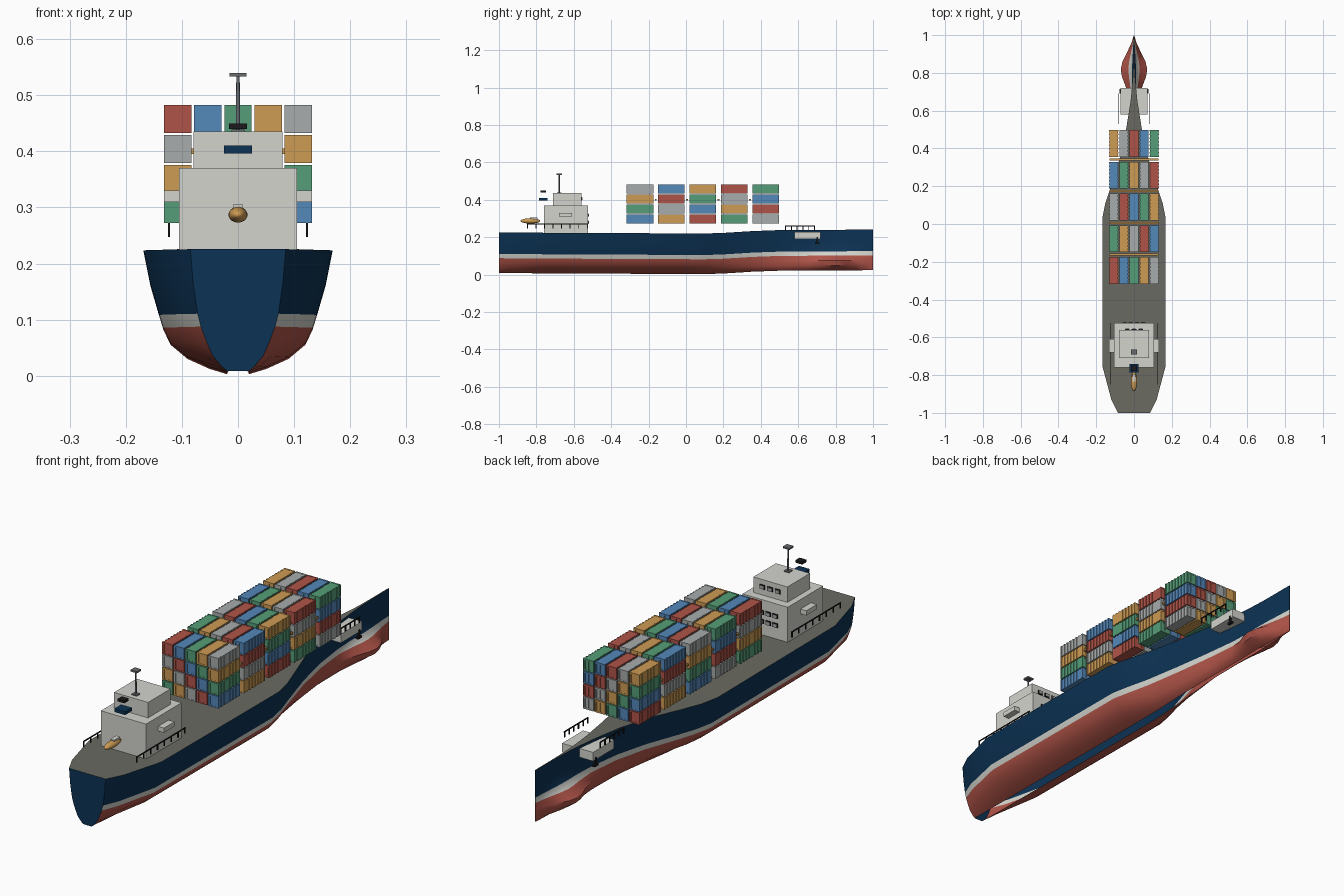
import bpy, bmesh
from mathutils import Matrix, Vector

cube = bpy.data.objects.get("Cube")
if cube:
    bpy.data.objects.remove(cube, do_unlink=True)


def material(name, *rgb):
    linear = [((c / 255 + 0.055) / 1.055) ** 2.4 for c in rgb] + [1]
    m = bpy.data.materials.new(name)
    m.use_nodes = True
    m.diffuse_color = linear
    m.node_tree.nodes["Principled BSDF"].inputs["Base Color"].default_value = linear
    return m


navy = material("navy hull", 12, 50, 84)
red = material("rust red", 176, 84, 72)
white = material("off white", 212, 212, 206)
deck_grey = material("deck grey", 106, 106, 98)
black = material("soft black", 28, 26, 28)
blue = material("container blue", 84, 136, 186)
green = material("container green", 86, 158, 120)
orange = material("container orange", 206, 156, 84)
grey = material("container grey", 168, 172, 172)
steel = material("steel grey", 104, 108, 112)


def add_box(bm, center, size):
    bmesh.ops.create_cube(bm, size=1, matrix=Matrix.Translation(center) @ Matrix.Diagonal((*size, 1)))


def finish(name, bm, *mats):
    mesh = bpy.data.meshes.new(name)
    bm.to_mesh(mesh)
    bm.free()
    for m in mats:
        mesh.materials.append(m)
    ob = bpy.data.objects.new(name, mesh)
    bpy.context.collection.objects.link(ob)
    return ob


def box(name, mat, x, y, z):
    """Box from three (low, high) ranges."""
    bm = bmesh.new()
    spans = (x, y, z)
    add_box(bm, Vector([(a + b) / 2 for a, b in spans]), [b - a for a, b in spans])
    return finish(name, bm, mat)


def smooth(ob, angle=0.6):
    bpy.ops.object.select_all(action="DESELECT")
    ob.select_set(True)
    bpy.context.view_layer.objects.active = ob
    bpy.ops.object.shade_smooth_by_angle(angle=angle)


# Hull: half widths at each station, from the deck edge down to the open keel
levels = (.22, .16, .105, .082, .055, .03, .012, .003)
midship = (.168, .156, .14, .133, .12, .09, .05, .02)
stations = [
    (-1, (.085, .08, .072, .066, .056, .045, .03, .02)),
    (-.93, (.12, .112, .1, .092, .08, .06, .038, .02)),
    (-.75, midship),
    (.03, midship),
    (.11, (.152, .14, .124, .116, .104, .08, .046, .02)),
    (.2, (.122, .112, .098, .092, .08, .062, .04, .018)),
    (.35, (.075, .068, .06, .056, .05, .042, .03, .014)),
    (.5, (.042, .036, .031, .029, .028, .025, .018, .008)),
    (.65, (.018, .013, .012, .014, .025, .025, .018, .005)),
    (.73, (.01, .007, .009, .02, .045, .042, .025, .005)),
    (.78, (.006, .005, .01, .027, .064, .056, .032, .006)),
    (.82, (.004, .004, .01, .03, .07, .061, .035, .006)),
    (.86, (.003, .003, .009, .026, .061, .054, .031, .005)),
    (.91, (.002, .002, .006, .015, .036, .032, .02, .004)),
    (.96, (.002, .002, .003, .006, .013, .012, .008, .003)),
    (1, (.001,) * len(levels)),
]


def sheer(y):
    t = min(max((y - .1) / .4, 0), 1)
    return .018 * t * t * (3 - 2 * t) + .005 * max(y - .5, 0) + .008 * max(-y - .3, 0)


def band(i):
    return 0 if i < 2 else 1 if i == 2 else 2


bm = bmesh.new()
rings = [{s: [bm.verts.new((s * w, y, z + sheer(y))) for w, z in zip(widths, levels)]
          for s in (-1, 1)} for y, widths in stations]
for a, b in zip(rings, rings[1:]):
    for s in (-1, 1):
        for i in range(len(levels) - 1):
            quad = [a[s][i], a[s][i + 1], b[s][i + 1], b[s][i]]
            bm.faces.new(quad if s > 0 else quad[::-1]).material_index = band(i)
    bm.faces.new((a[-1][0], a[1][0], b[1][0], b[-1][0])).material_index = 3
for i in range(len(levels) - 1):
    for ring, flip in ((rings[0], 1), (rings[-1], -1)):
        quad = [ring[-1][i], ring[-1][i + 1], ring[1][i + 1], ring[1][i]]
        bm.faces.new(quad[::flip]).material_index = 0 if flip > 0 else band(i)
smooth(finish("hull", bm, navy, white, red, deck_grey))

# Containers: ribbed bodies in five colours, stacked in bays
W, L, H = .049, .142, .05
meshes = []
for mat in (red, blue, green, orange, grey):
    bm = bmesh.new()
    add_box(bm, (0, 0, 0), (W - .004, L - .003, H - .002))
    for s in (-1, 1):
        for k in range(8):
            y = -L / 2 + .004 + k * (L - .008) / 7
            add_box(bm, (s * (W / 2 - .002), y, 0), (.004, .008, H))
        for x in (-.35, 0, .35):
            add_box(bm, (x * W, s * (L / 2 - .001), 0), (.006, .002, H - .006))
        for z in (-1, 1):
            add_box(bm, (0, s * (L / 2 - .003), z * (H / 2 - .003)), (W, .006, .006))
    ob = finish("container", bm, mat)
    meshes.append(ob.data)
    bpy.data.objects.remove(ob)
for bay in range(5):
    for column in range(5):
        for tier in range(4):
            ob = bpy.data.objects.new("container", meshes[(column + 2 * bay + tier + 2) % 5])
            ob.location = ((column - 2) * .0535, -.246 + bay * .168, .2975 + tier * .0535)
            bpy.context.collection.objects.link(ob)

# Lashing beams between the bays
for bay in range(4):
    y = -.162 + bay * .168
    box("lashing_beam", orange, (-.13, .13), (y - .005, y + .005), (.395, .405))

# Deckhouse, bridge and wings
box("deckhouse", white, (-.105, .105), (-.76, -.525), (.222, .37))
box("bridge", white, (-.079, .079), (-.71, -.56), (.37, .435))
for s in (-1, 1):
    box("bridge_wing", white, sorted((s * .1, s * .132)), (-.68, -.61), (.31, .33))

# Aft-facing window plates
def windows(count, y, z, step):
    for k in range(count):
        x = (k - (count - 1) / 2) * step
        box("window_frame", black, (x - .012, x + .012), (y, y + .004), (z - .009, z + .009))
        box("window_pane", grey, (x - .009, x + .009), (y, y + .006), (z - .006, z + .006))


windows(4, -.525, .28, .032)
windows(4, -.525, .318, .032)
windows(3, -.56, .405, .036)

# Mast, funnel block and cap
bm = bmesh.new()
bmesh.ops.create_cone(bm, cap_ends=True, segments=12, radius1=.004, radius2=.003, depth=.1,
                      matrix=Matrix.Translation((0, -.678, .485)))
smooth(finish("mast", bm, steel))
box("mast_crossbar", steel, (-.015, .015), (-.692, -.664), (.533, .54))
box("mast_foot", steel, (-.012, .012), (-.69, -.666), (.435, .439))
box("funnel", navy, (-.025, .025), (-.785, -.74), (.396, .41))
box("funnel_cap", black, (-.016, .016), (-.777, -.748), (.44, .45))

# Lifeboat
bm = bmesh.new()
bmesh.ops.create_uvsphere(bm, u_segments=20, v_segments=12, radius=1,
                          matrix=Matrix.Translation((0, -.832, .287)) @ Matrix.Diagonal((.017, .053, .014, 1)))
smooth(finish("lifeboat", bm, orange), 1)
box("lifeboat_cabin", white, (-.009, .009), (-.835, -.795), (.293, .305))


# Railings
def railing(name, x, start, end, low, high, posts):
    bm = bmesh.new()
    add_box(bm, (x, (start + end) / 2, high - .002), (.004, end - start, .004))
    for k in range(posts):
        y = start + .003 + k * (end - start - .006) / (posts - 1)
        add_box(bm, (x, y, (low + high) / 2), (.004, .005, high - low))
    finish(name, bm, black)


for s in (-1, 1):
    railing("stern_railing", s * .123, -.85, -.525, .247, .272, 8)
    railing("bow_railing", s * .083, .53, .69, .237, .262, 6)

# Forecastle platform with anchors
box("bow_platform", white, (-.072, .072), (.58, .72), (.19, .227))
for s in (-1, 1):
    box("anchor_shank", black, sorted((s * .066, s * .074)), (.698, .706), (.165, .2))
    box("anchor_fluke", black, sorted((s * .064, s * .076)), (.69, .714), (.163, .172))
